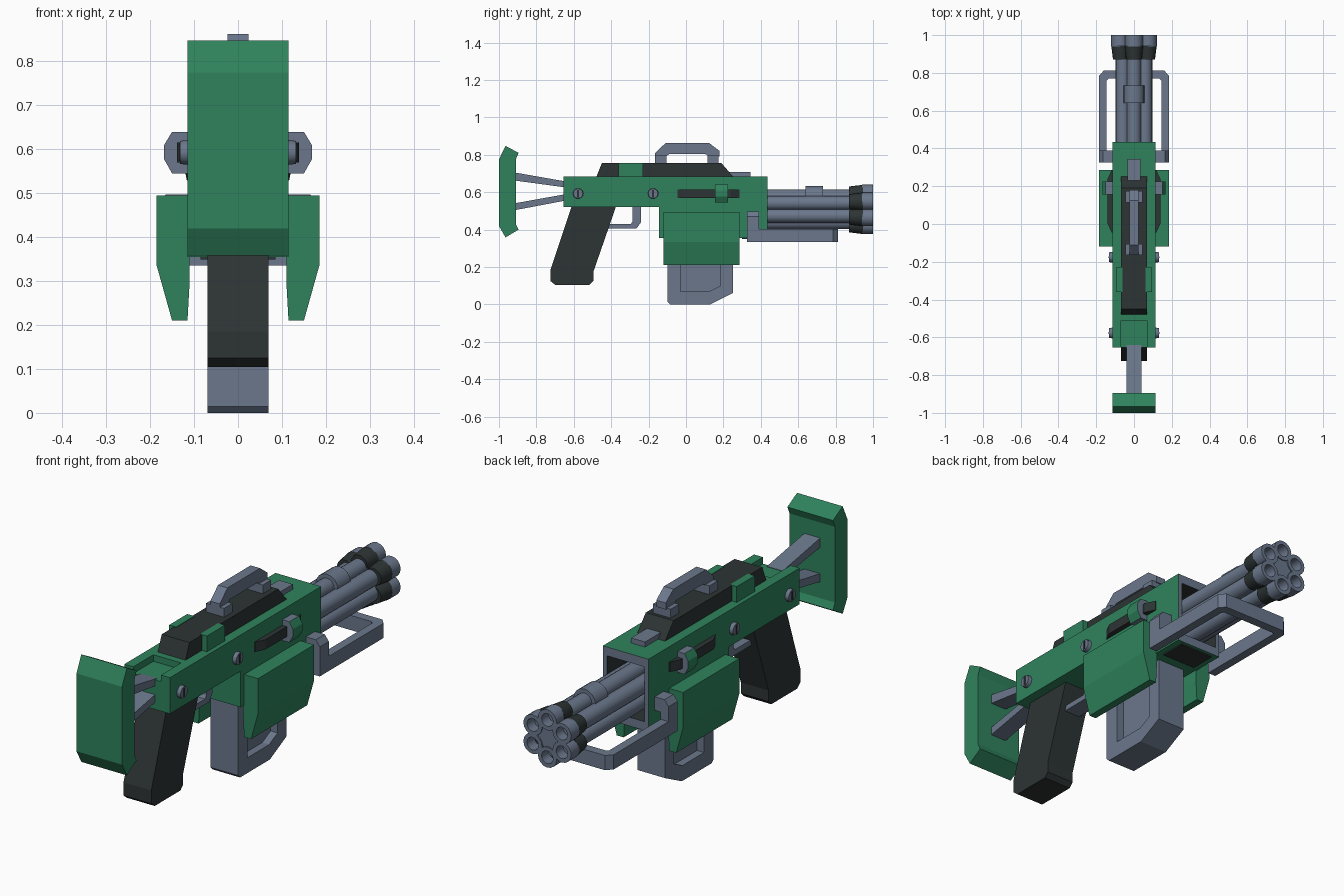
import bpy, bmesh, math
from mathutils import Vector, Matrix

cube = bpy.data.objects.get("Cube")
if cube:
    bpy.data.objects.remove(cube)


def material(name, rgb):
    m = bpy.data.materials.new(name)
    m.use_nodes = True
    m.diffuse_color = (*rgb, 1)
    m.node_tree.nodes["Principled BSDF"].inputs["Base Color"].default_value = (*rgb, 1)
    return m


GREEN = material("green paint", (0.028, 0.225, 0.108))
STEEL = material("blue grey metal", (0.145, 0.185, 0.26))
DARK = material("charcoal rubber", (0.026, 0.034, 0.034))


def finish(name, bm, *mats):
    bmesh.ops.recalc_face_normals(bm, faces=bm.faces)
    me = bpy.data.meshes.new(name)
    bm.to_mesh(me)
    bm.free()
    for m in mats:
        me.materials.append(m)
    ob = bpy.data.objects.new(name, me)
    bpy.context.collection.objects.link(ob)
    return ob


def prism(name, pts, lo, hi, mat, axis="x"):
    """Extrude a flat outline along one axis; outline is the other two axes in order."""
    place = {"x": lambda a, b, t: (t, a, b),
             "y": lambda a, b, t: (a, t, b),
             "z": lambda a, b, t: (a, b, t)}[axis]
    bm = bmesh.new()
    face = bm.faces.new([bm.verts.new(place(a, b, lo)) for a, b in pts])
    ext = bmesh.ops.extrude_face_region(bm, geom=[face])
    verts = [g for g in ext["geom"] if isinstance(g, bmesh.types.BMVert)]
    bmesh.ops.translate(bm, verts=verts, vec=Vector(place(0, 0, hi - lo)))
    return finish(name, bm, mat)


def box(name, x, y, z, mat):
    return prism(name, [(y[0], z[0]), (y[1], z[0]), (y[1], z[1]), (y[0], z[1])], *x, mat)


def cut(ob, cutter):
    mod = ob.modifiers.new("cut", "BOOLEAN")
    mod.operation = "DIFFERENCE"
    mod.solver = "EXACT"
    mod.object = cutter
    bpy.context.view_layer.objects.active = ob
    bpy.ops.object.modifier_apply(modifier=mod.name)
    bpy.data.objects.remove(cutter)


def smooth(ob):
    bpy.ops.object.select_all(action="DESELECT")
    ob.select_set(True)
    bpy.context.view_layer.objects.active = ob
    bpy.ops.object.shade_smooth_by_angle(angle=math.radians(35))


def rod(name, x, z, y0, y1, r0, r1, mat, sides=16):
    bm = bmesh.new()
    turn = Matrix.Translation((x, (y0 + y1) / 2, z)) @ Matrix.Rotation(-math.pi / 2, 4, "X")
    bmesh.ops.create_cone(bm, cap_ends=True, segments=sides, radius1=r0, radius2=r1,
                          depth=y1 - y0, matrix=turn)
    ob = finish(name, bm, mat)
    smooth(ob)
    return ob


def tube(name, x, z, y0, y1, outer, inner, mat, sides=16):
    bm = bmesh.new()
    loops = []
    for r, y in ((outer, y0), (outer, y1), (inner, y1), (inner, y0)):
        loops.append([bm.verts.new((x + r * math.cos(i * math.tau / sides), y,
                                    z + r * math.sin(i * math.tau / sides)))
                      for i in range(sides)])
    for k in range(4):
        a, b = loops[k], loops[(k + 1) % 4]
        for i in range(sides):
            j = (i + 1) % sides
            bm.faces.new((a[i], a[j], b[j], b[i]))
    ob = finish(name, bm, mat)
    smooth(ob)


# Receiver with rear notch and barrel cavity
W = 0.115
receiver = prism("receiver", [(-.655, .52), (-.145, .52), (-.145, .355), (.435, .355),
                              (.435, .685), (-.655, .685)], -W, W, GREEN)
cut(receiver, box("notch_cutter", (-.07, .07), (-.7, -.51), (.655, .72), GREEN))
cut(receiver, box("cavity_cutter", (-.095, .095), (.28, .5), (.395, .645), GREEN))
receiver.data.materials.clear()
for m in (GREEN, STEEL, DARK):
    receiver.data.materials.append(m)
for p in receiver.data.polygons:
    c = p.center
    inside = c.y > .27 and abs(c.x) < .1 and .39 < c.z < .65
    if p.normal.y > .9 and c.y > .43:
        p.material_index = 1
    elif inside:
        p.material_index = 2
    else:
        p.material_index = 0
box("underside_pad", (-.085, .085), (.3, .42), (.349, .357), DARK)

# Shoulder stock
prism("stock_plate", [(-1, .775), (-.965, .848), (-.895, .81), (-.91, .775), (-.91, .43),
                      (-.895, .4), (-.965, .358), (-1, .42)], -W, W, GREEN)
prism("upper_strut", [(-.92, .663), (-.64, .625), (-.64, .657), (-.92, .706)], -.04, .04, STEEL)
prism("lower_strut", [(-.92, .503), (-.64, .556), (-.64, .59), (-.92, .54)], -.04, .04, STEEL)

# Grip and trigger guard
prism("grip", [(-.61, .53), (-.372, .53), (-.495, .175), (-.495, .125), (-.515, .105),
               (-.7, .105), (-.725, .125), (-.725, .185)], -.07, .07, DARK)
prism("trigger_guard", [(-.42, .405), (-.265, .405), (-.24, .44), (-.24, .53), (-.285, .53),
                        (-.285, .445), (-.295, .43), (-.42, .43)], -.04, .04, STEEL)

# Top cover, clips, sight and carry handle
prism("top_cover", [(-.48, .68), (-.45, .755), (.19, .755), (.255, .68)], -.07, .07, DARK)
box("front_sight", (-.035, .035), (.23, .345), (.68, .708), STEEL)
prism("carry_handle", [(-.165, .79), (-.165, .81), (-.11, .862), (.125, .862), (.18, .82),
                       (.18, .79), (.125, .79), (.105, .803), (-.09, .803), (-.11, .79)],
      -.024, .024, STEEL)
for tag, y in (("rear", -.165), ("front", .115)):
    box(tag + "_handle_foot", (-.045, .045), (y, y + .06), (.75, .795), STEEL)

# Magazine with recessed sides
magazine = prism("magazine", [(-.1, .38), (-.1, .015), (-.085, 0), (.13, 0), (.25, .06),
                              (.25, .38)], -.07, .07, STEEL)
for x in (-.1, .035):
    cut(magazine, prism("recess_cutter", [(-.03, .3), (-.03, .07), (.125, .07), (.185, .1),
                                          (.185, .3)], x, x + .065, STEEL))

# Parts repeated on both sides
for side, s in (("left", 1), ("right", -1)):
    def span(a, b):
        return (min(s * a, s * b), max(s * a, s * b))

    box(side + "_cover_clip", span(.06, .095), (-.36, -.23), (.68, .757), GREEN)
    prism(side + "_shield", [(s * .11, .495), (s * .185, .495), (s * .185, .335),
                             (s * .15, .21), (s * .115, .21), (s * .11, .3)],
          -.12, .285, GREEN, "y")
    prism(side + "_slot_bar", [(s * .11, -.045), (s * .118, -.045), (s * .139, 0),
                               (s * .139, .24), (s * .118, .285), (s * .11, .285)],
          .57, .615, DARK, "z")
    knob = prism(side + "_bolt_knob", [(s * .11, .64), (s * .15, .64), (s * .168, .61),
                                       (s * .168, .577), (s * .15, .545), (s * .11, .545)],
                 .155, .225, STEEL, "y")
    knob.data.materials.append(GREEN)
    for p in knob.data.polygons:
        p.material_index = int(p.normal.x * s > .5)
    for tag, y in (("rear", -.577), ("front", -.176)):
        bm = bmesh.new()
        bmesh.ops.create_cone(bm, cap_ends=True, segments=12, radius1=.03, radius2=.026,
                              depth=.03, matrix=Matrix.Translation((s * .117, y, .593))
                              @ Matrix.Rotation(s * math.pi / 2, 4, "Y"))
        pin = finish(side + "_" + tag + "_pin", bm, STEEL)
        smooth(pin)
        box(side + "_" + tag + "_pin_slot", span(.131, .134), (y - .005, y + .005),
            (.573, .613), DARK)
    prism(side + "_guard_mount", [(s * .11, .497), (s * .165, .497), (s * .185, .47),
                                  (s * .185, .39), (s * .145, .39), (s * .145, .435),
                                  (s * .11, .435)], .325, .39, STEEL, "y")

# Hand guard loop
half = [(.145, .325), (.185, .325), (.185, .785), (.16, .812)]
inner = [(.145, .76), (.135, .77)]
loop = half + [(-x, y) for x, y in reversed(half)] + [(-x, y) for x, y in inner] + inner[::-1]
prism("hand_guard_loop", loop, .335, .402, STEEL, "z")

# Rotary barrel cluster and muzzle
CZ = .508
rod("barrel_shaft", 0, CZ, .28, .96, .032, .032, STEEL)
for i in range(6):
    a = math.pi / 2 + i * math.pi / 3
    ca, sa = math.cos(a), math.sin(a)
    n = str(i + 1)
    rod("barrel_" + n, .068 * ca, CZ + .068 * sa, .28, .95, .038, .038, STEEL)
    x, z = .085 * ca, CZ + .085 * sa
    rod("muzzle_collar_" + n, x * .97, CZ + (z - CZ) * .97, .872, .945, .04, .049, DARK)
    tube("muzzle_ring_" + n, x, z, .94, 1, .047, .029, STEEL)
rod("muzzle_hub", 0, CZ, .9, .995, .048, .048, STEEL)
rod("barrel_clamp", 0, CZ + .068, .64, .732, .056, .056, STEEL)
